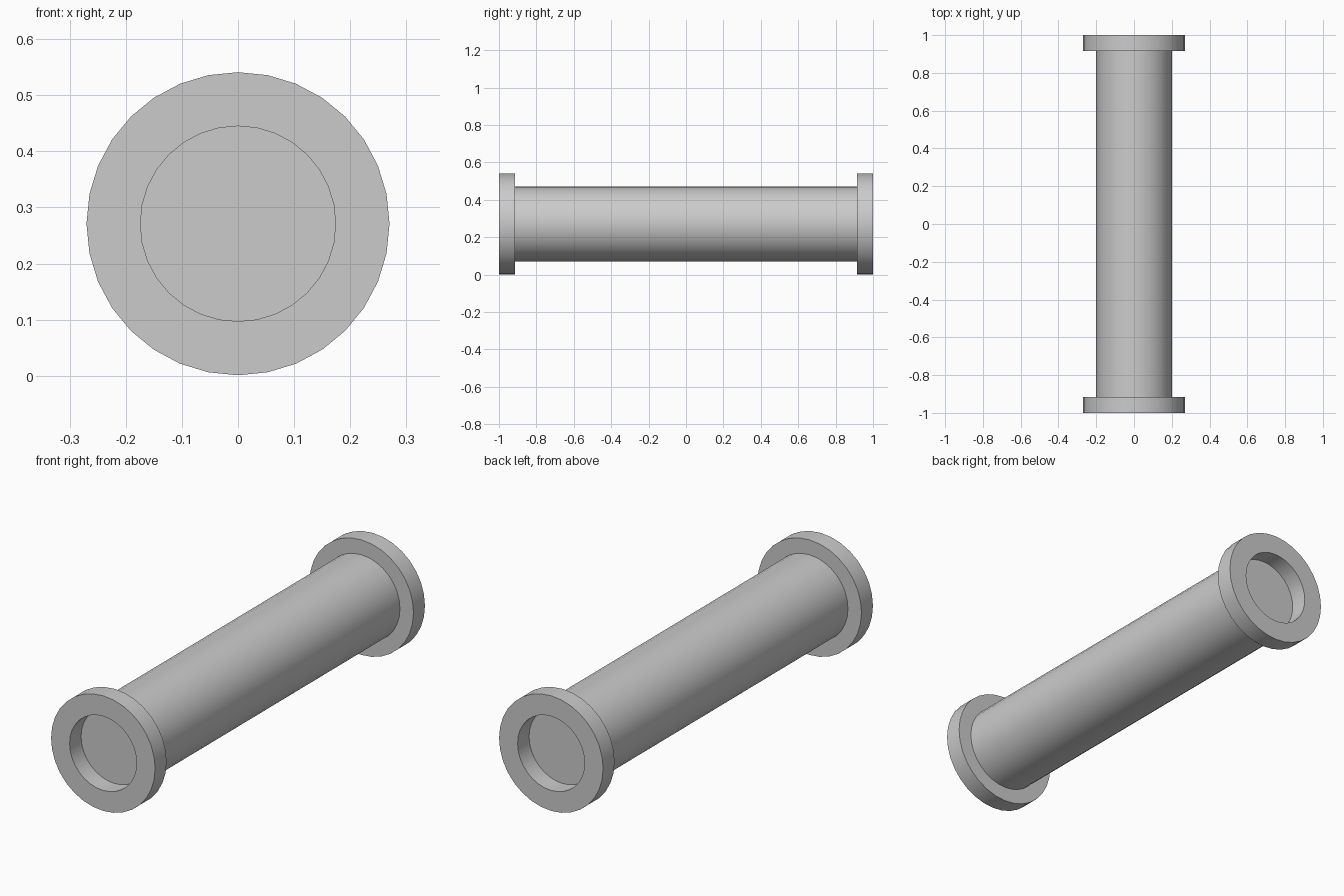
import bpy, bmesh, math

if "Cube" in bpy.data.objects:
    bpy.data.objects.remove(bpy.data.objects["Cube"])

SIDES = 32
CENTRE_Z = 0.271


def lathe(name, profile):
    """Spin (radius, y) points around the lengthwise axis."""
    bm = bmesh.new()
    verts = [bm.verts.new((0, y, r)) for r, y in profile]
    edges = [bm.edges.new(pair) for pair in zip(verts, verts[1:])]
    bmesh.ops.spin(bm, geom=verts + edges, cent=(0, 0, 0), axis=(0, 1, 0),
                   angle=math.tau, steps=SIDES, use_duplicate=False)
    bmesh.ops.remove_doubles(bm, verts=bm.verts[:], dist=1e-4)
    bmesh.ops.recalc_face_normals(bm, faces=bm.faces[:])
    mesh = bpy.data.meshes.new(name)
    bm.to_mesh(mesh)
    bm.free()
    obj = bpy.data.objects.new(name, mesh)
    obj.location.z = CENTRE_Z
    bpy.context.collection.objects.link(obj)
    bpy.ops.object.select_all(action='DESELECT')
    obj.select_set(True)
    bpy.context.view_layer.objects.active = obj
    bpy.ops.object.shade_smooth_by_angle(angle=math.radians(30))
    return obj


# Long shaft with closed ends, which form the recess floors
END = 0.915
lathe("shaft", [(0, -END), (0.2, -END), (0.2, END), (0, END)])

# Flange rings at both ends, open at the back where they meet the shaft
for name, s in (("front_flange", -1), ("back_flange", 1)):
    flange = lathe(name, [(0.2, s * END), (0.27, s * END), (0.27, s),
                          (0.174, s), (0.174, s * END)])
    # Open sheet: make the end face point away from the shaft
    end_face = max(flange.data.polygons, key=lambda p: s * p.center.y)
    if end_face.normal.y * s < 0:
        flange.data.flip_normals()
